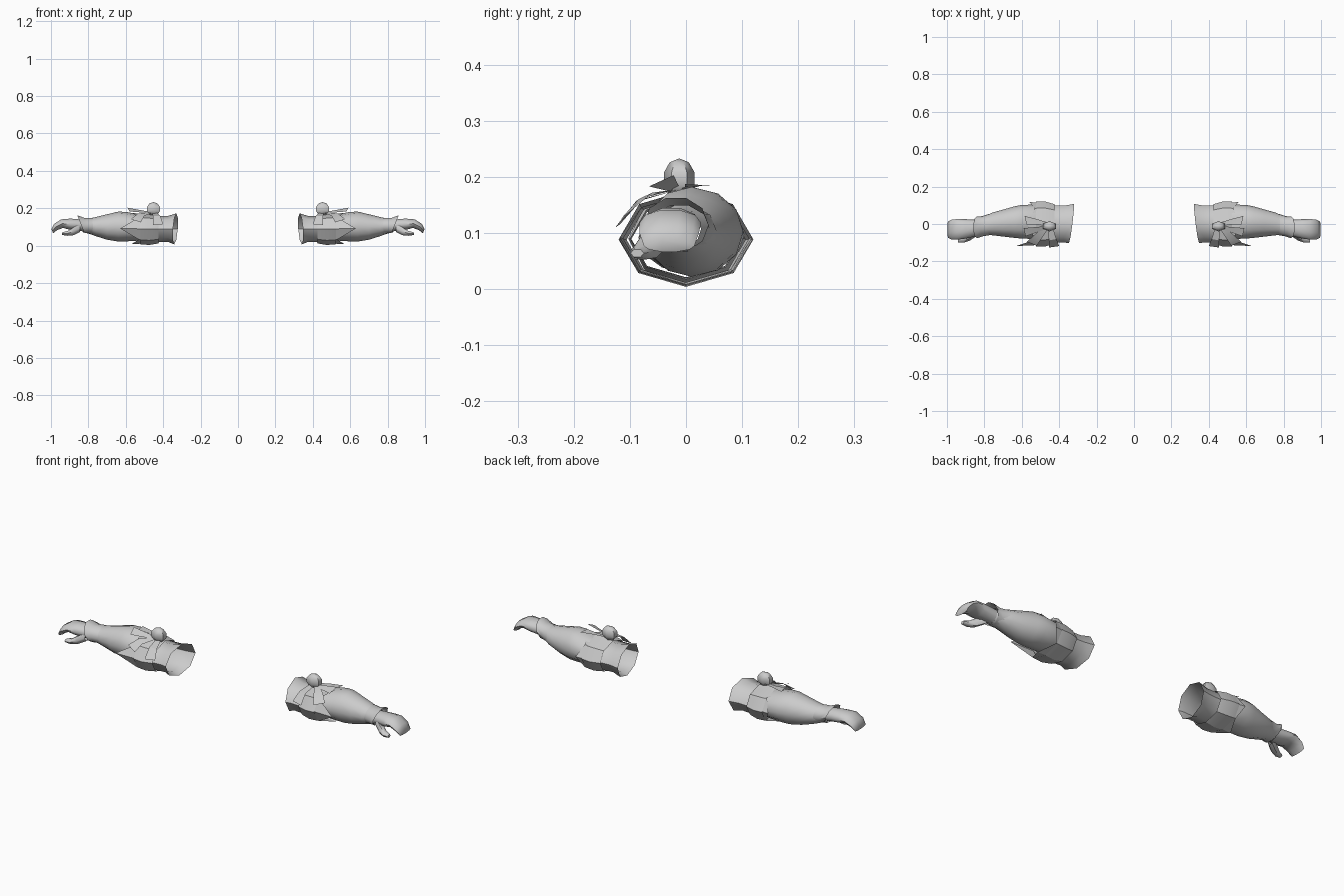
import bpy, bmesh, math
from mathutils import Vector

grey = bpy.data.materials.new("light grey")
grey.diffuse_color = (0.6, 0.6, 0.6, 1)


def finish(name, bm, angle=45):
    """Turn a bmesh into a smooth, mirrored object."""
    me = bpy.data.meshes.new(name)
    bmesh.ops.recalc_face_normals(bm, faces=bm.faces)
    bm.to_mesh(me)
    bm.free()
    me.materials.append(grey)
    ob = bpy.data.objects.new(name, me)
    bpy.context.collection.objects.link(ob)
    bpy.ops.object.select_all(action='DESELECT')
    ob.select_set(True)
    bpy.context.view_layer.objects.active = ob
    bpy.ops.object.shade_smooth_by_angle(angle=math.radians(angle))
    ob.modifiers.new("mirror", 'MIRROR').use_mirror_merge = False
    return ob


def skin(name, rings, cap=False, angle=45):
    """Bridge rings of points into a tube, with optional end cap."""
    bm = bmesh.new()
    vs = [[bm.verts.new(p) for p in r] for r in rings]
    n = len(vs[0])
    for a, b in zip(vs, vs[1:]):
        for i in range(n):
            j = (i + 1) % n
            bm.faces.new((a[i], a[j], b[j], b[i]))
    if cap:
        bm.faces.new(vs[-1])
    return finish(name, bm, angle)


def ring(x, cy, cz, ry, rz, tilt_y=0, tilt_z=0, n=10):
    """Elliptical cross-section across the arm, optionally slanted."""
    out = []
    for i in range(n):
        c, s = math.cos(math.tau * i / n), math.sin(math.tau * i / n)
        out.append((x + tilt_y * c + tilt_z * s, cy + ry * c, cz + rz * s))
    return out


def loft(name, sections, n=10, cap=False, angle=45):
    return skin(name, [ring(*s, n=n) for s in sections], cap, angle)


# Flared, open sleeve around the elbow
loft("sleeve", [
    (0.335, 0.002, 0.09, 0.105, 0.083, -0.013, -0.006),
    (0.375, 0.0, 0.09, 0.098, 0.069),
    (0.43, 0.0, 0.088, 0.098, 0.07),
    (0.50, 0.0, 0.09, 0.1, 0.073),
], n=8)

# Forearm, swelling below the elbow and narrowing to the wrist
loft("forearm", [
    (0.46, 0.0, 0.092, 0.085, 0.062),
    (0.53, 0.012, 0.097, 0.092, 0.07),
    (0.60, 0.012, 0.102, 0.09, 0.079),
    (0.64, 0.010, 0.102, 0.084, 0.08),
    (0.70, 0.005, 0.1, 0.072, 0.068),
    (0.76, 0.0, 0.102, 0.06, 0.051),
    (0.80, -0.008, 0.105, 0.049, 0.04),
    (0.83, -0.018, 0.107, 0.045, 0.036),
], n=12, angle=60)

# Slanted, flaring wrist cuff
loft("wrist_cuff", [
    (0.775, -0.003, 0.105, 0.057, 0.046, 0, 0.005),
    (0.81, -0.012, 0.108, 0.054, 0.043, 0, 0.012),
    (0.84, -0.018, 0.115, 0.058, 0.05, 0, 0.02),
])

# Mitten-like hand with fingers curling down
loft("hand", [
    (0.82, -0.018, 0.107, 0.041, 0.033),
    (0.86, -0.023, 0.112, 0.046, 0.033),
    (0.90, -0.026, 0.115, 0.052, 0.031),
    (0.94, -0.028, 0.118, 0.055, 0.024, 0, 0.005),
    (0.975, -0.03, 0.1, 0.053, 0.018, 0, 0.008),
    (0.993, -0.03, 0.077, 0.045, 0.011, 0, 0.005),
], cap=True, angle=60)

# Thumb
loft("thumb", [
    (0.845, -0.045, 0.095, 0.022, 0.025),
    (0.88, -0.065, 0.077, 0.025, 0.024),
    (0.91, -0.08, 0.066, 0.02, 0.015),
    (0.94, -0.087, 0.064, 0.012, 0.008),
], n=6, cap=True, angle=60)

# Sash band around the sleeve, peaked at the front and back
loft("sash_band", [
    (0.425, 0.0, 0.088, 0.106, 0.076),
    (0.475, 0.0, 0.088, 0.12, 0.084),
    (0.525, 0.0, 0.09, 0.119, 0.082),
], n=8, angle=30)

# Pointed wrap: each side of the outer edge ends at its own length
ends = [0.56, 0.53, 0.57, 0.53, 0.63, 0.53, 0.57, 0.53]
inner = ring(0.50, 0.0, 0.09, 0.112, 0.078, n=8)
outer = [(e, p[1], p[2]) for e, p in zip(ends, ring(0, 0.0, 0.092, 0.118, 0.084, n=8))]
skin("pointed_wrap", [inner, outer], angle=30)

# Bow knot on top
bm = bmesh.new()
bmesh.ops.create_uvsphere(bm, u_segments=6, v_segments=5, radius=1)
for v in bm.verts:
    v.co = Vector((0.452, -0.012, 0.196)) + Vector((v.co.x * 0.042, v.co.y * 0.029, v.co.z * 0.037))
finish("bow_knot", bm, 40)


def ribbon(name, left, right):
    """Flat strip between two edges."""
    bm = bmesh.new()
    l, r = ([bm.verts.new(p) for p in e] for e in (left, right))
    for i in range(len(l) - 1):
        bm.faces.new((l[i], r[i], r[i + 1], l[i + 1]))
    finish(name, bm, 30)


# Loose ribbon ends reaching along the forearm
ribbon("back_ribbon",
       [(0.45, 0.005, 0.178), (0.52, 0.026, 0.184), (0.585, 0.043, 0.185)],
       [(0.45, -0.015, 0.176), (0.52, -0.002, 0.182), (0.575, -0.002, 0.187)])
ribbon("front_ribbon",
       [(0.45, -0.01, 0.178), (0.52, -0.016, 0.19), (0.59, -0.022, 0.203)],
       [(0.45, -0.02, 0.172), (0.52, -0.045, 0.178), (0.58, -0.066, 0.183)])
# Ribbon ends draping over the front of the sash
ribbon("inner_drape",
       [(0.435, -0.015, 0.177), (0.415, -0.08, 0.158), (0.40, -0.118, 0.115)],
       [(0.46, -0.015, 0.177), (0.455, -0.088, 0.158), (0.455, -0.126, 0.11)])
ribbon("outer_drape",
       [(0.455, -0.02, 0.177), (0.50, -0.085, 0.16), (0.52, -0.116, 0.125)],
       [(0.475, -0.01, 0.177), (0.535, -0.06, 0.172), (0.572, -0.095, 0.142)])
